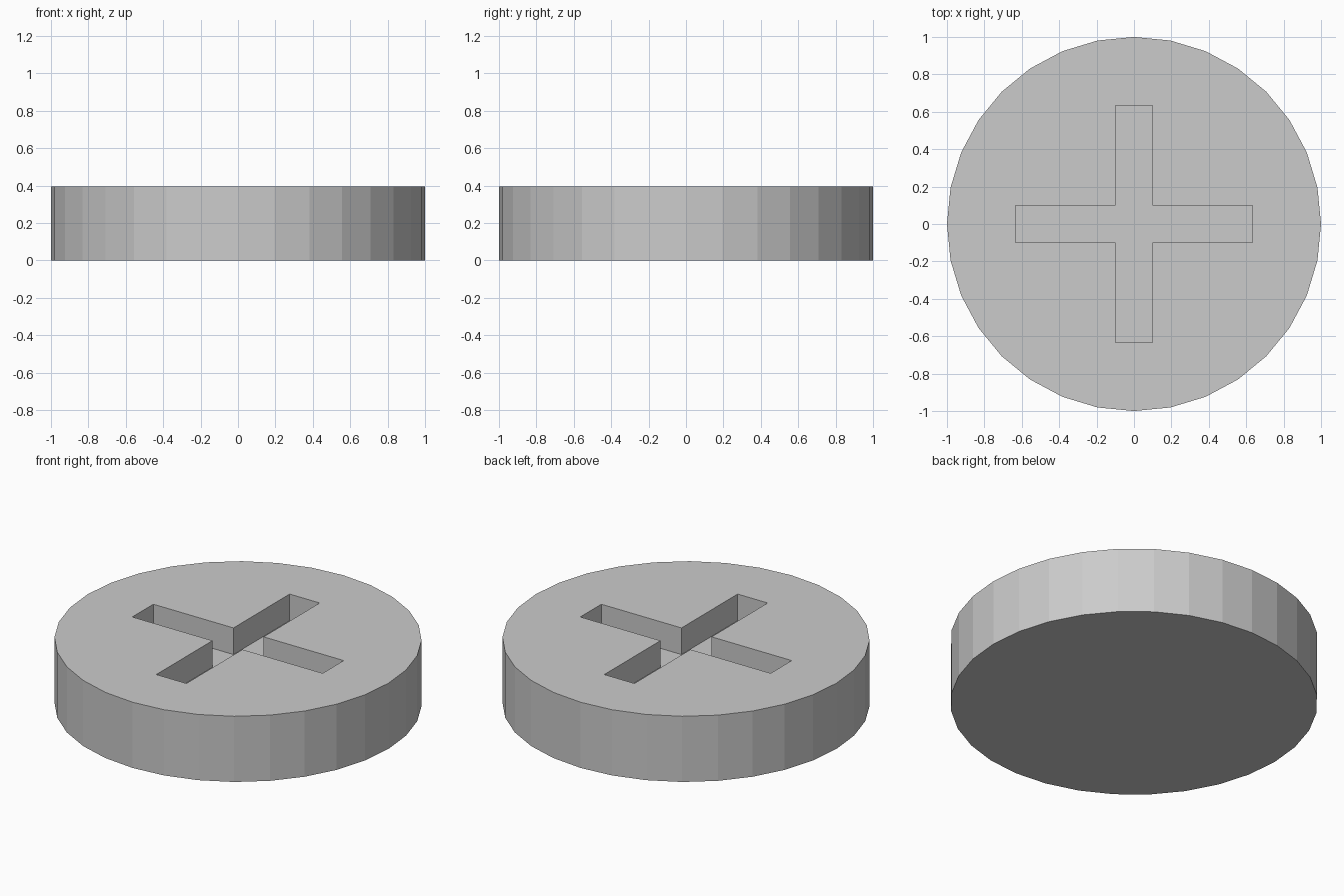
import bpy, bmesh

if "Cube" in bpy.data.objects:
    bpy.data.objects.remove(bpy.data.objects["Cube"])

HEIGHT, DEPTH = 0.395, 0.16
ARM, HALF = 0.633, 0.1


def prism(name, outline, z0, z1):
    """Extrude a flat outline from z0 up to z1."""
    bm = bmesh.new()
    face = bm.faces.new([bm.verts.new((x, y, z0)) for x, y in outline])
    ext = bmesh.ops.extrude_face_region(bm, geom=[face])
    top = [v for v in ext["geom"] if isinstance(v, bmesh.types.BMVert)]
    bmesh.ops.translate(bm, verts=top, vec=(0, 0, z1 - z0))
    bmesh.ops.recalc_face_normals(bm, faces=bm.faces)
    mesh = bpy.data.meshes.new(name)
    bm.to_mesh(mesh)
    bm.free()
    obj = bpy.data.objects.new(name, mesh)
    bpy.context.collection.objects.link(obj)
    return obj


# Round screw head
bpy.ops.mesh.primitive_cylinder_add(vertices=32, radius=1, depth=HEIGHT,
                                    location=(0, 0, HEIGHT / 2))
head = bpy.context.object
head.name = "screw_head"

# Cross-shaped slot outline: one arm, turned four times
outline = []
x_y = [(ARM, -HALF), (ARM, HALF), (HALF, HALF)]
for _ in range(4):
    outline += x_y
    x_y = [(-y, x) for x, y in x_y]
cutter = prism("cross_slot_cutter", outline, HEIGHT - DEPTH, HEIGHT + 0.2)

# Sink the slot into the head
cut = head.modifiers.new("cross_slot", 'BOOLEAN')
cut.operation = 'DIFFERENCE'
cut.solver = 'EXACT'
cut.object = cutter
bpy.context.view_layer.objects.active = head
bpy.ops.object.modifier_apply(modifier=cut.name)
bpy.data.objects.remove(cutter)
